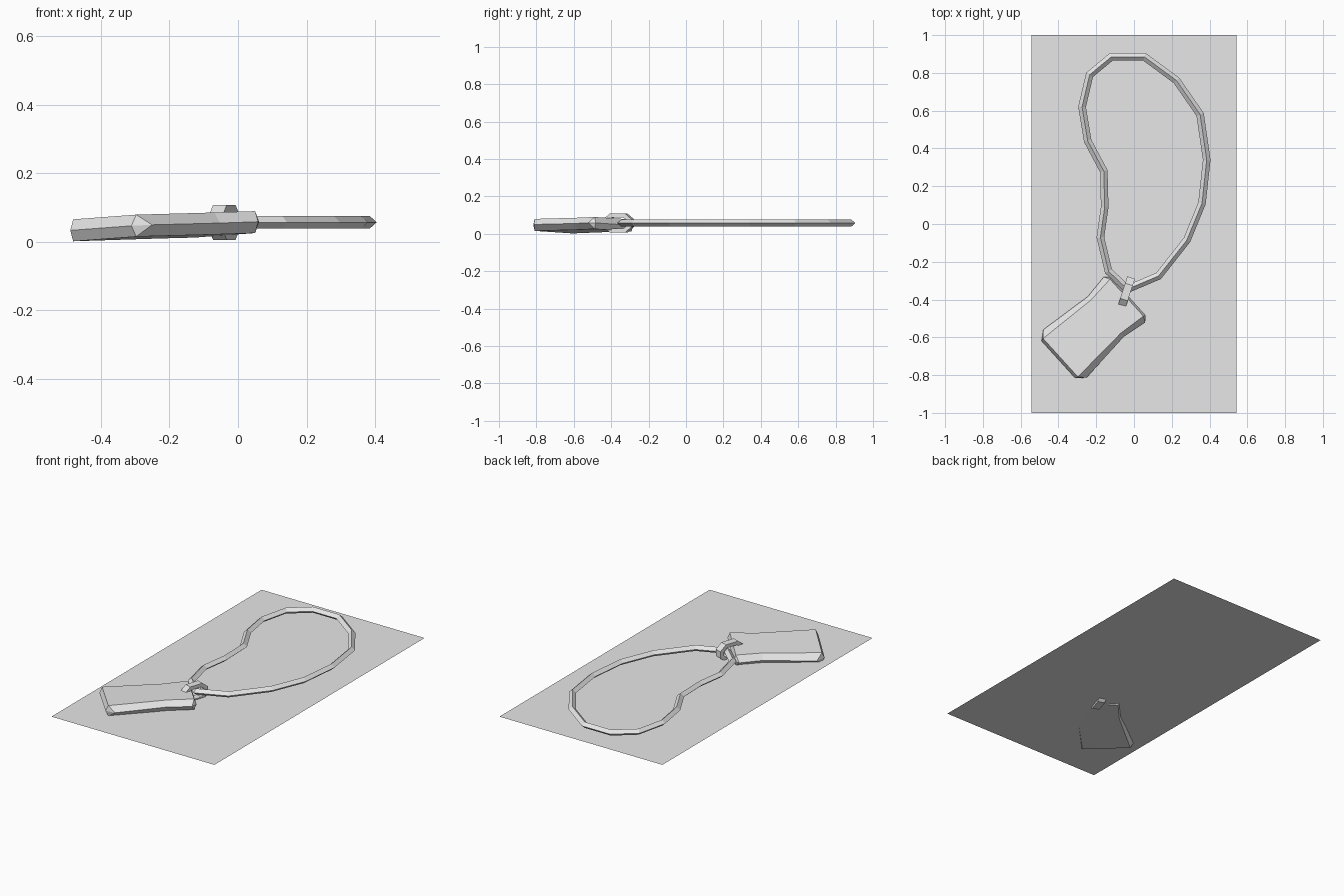
import bpy, bmesh, math
from mathutils import Vector

cube = bpy.data.objects.get("Cube")
if cube:
    bpy.data.objects.remove(cube)

grey = bpy.data.materials.new("plain_grey")
grey.use_nodes = True
colour = (0.8, 0.8, 0.8, 1)
grey.diffuse_color = colour
grey.node_tree.nodes["Principled BSDF"].inputs["Base Color"].default_value = colour


def finish(name, bm, closed=True):
    """Turn a bmesh into a flat shaded object."""
    if closed:
        bmesh.ops.recalc_face_normals(bm, faces=bm.faces)
    mesh = bpy.data.meshes.new(name)
    bm.to_mesh(mesh)
    bm.free()
    mesh.materials.append(grey)
    ob = bpy.data.objects.new(name, mesh)
    bpy.context.collection.objects.link(ob)
    return ob


def bridge_loops(bm, loops):
    """Join a closed series of equal vertex loops with quads."""
    n = len(loops[0])
    for i, a in enumerate(loops):
        b = loops[(i + 1) % len(loops)]
        for j in range(n):
            k = (j + 1) % n
            bm.faces.new((a[j], a[k], b[k], b[j]))


# Ground sheet
bm = bmesh.new()
bm.faces.new([bm.verts.new((0.543 * sx, sy, 0.02))
              for sx, sy in ((-1, -1), (1, -1), (1, 1), (-1, 1))])
finish("ground_sheet", bm, closed=False)

# Cord loop: a diamond section swept along a closed path
path = [Vector(p) for p in (
    (-0.035, -0.345), (0.13, -0.275), (0.28, -0.085), (0.36, 0.11), (0.385, 0.34),
    (0.35, 0.58), (0.225, 0.76), (0.055, 0.885), (-0.12, 0.885), (-0.235, 0.79),
    (-0.275, 0.62), (-0.245, 0.44), (-0.16, 0.28), (-0.155, 0.09), (-0.178, -0.07),
    (-0.135, -0.25))]
bm = bmesh.new()
loops = []
for i, p in enumerate(path):
    d1 = (p - path[i - 1]).normalized()
    d2 = (path[(i + 1) % len(path)] - p).normalized()
    t = (d1 + d2).normalized()
    out = Vector((t.y, -t.x)) * 0.02 / max(t.dot(d1), 0.6)
    loops.append([bm.verts.new((p.x + out.x * c, p.y + out.y * c, 0.057 + 0.018 * s))
                  for c, s in ((1, 0), (0, 1), (-1, 0), (0, -1))])
bridge_loops(bm, loops)
finish("cord_loop", bm)

# Connecting link: an upright flattened octagon
along = Vector((math.cos(math.radians(72)), math.sin(math.radians(72)), 0))
across = Vector((-along.y, along.x, 0))
centre = Vector((-0.04, -0.36, 0.057))
quarter = [(0.08, 0.02), (0.042, 0.051)]
inner = [(0.055, 0.012), (0.032, 0.03)]


def octagon(q):
    a, b = q
    return [a, b, (-b[0], b[1]), (-a[0], a[1]),
            (-a[0], -a[1]), (-b[0], -b[1]), (b[0], -b[1]), (a[0], -a[1])]


bm = bmesh.new()
loops = []
for o, n in zip(octagon(quarter), octagon(inner)):
    loops.append([bm.verts.new(centre + along * u + across * w + Vector((0, 0, h)))
                  for (u, h), w in ((o, 0.021), (o, -0.021), (n, -0.021), (n, 0.021))])
bridge_loops(bm, loops)
finish("connecting_link", bm)

# Tag: waisted slab with bevelled sides and diamond corners, slightly tilted
u_axis = Vector((0.74, 0.67)).normalized()
v_axis = Vector((-u_axis.y, u_axis.x))
tag_centre = Vector((-0.215, -0.55))
rim = [(-0.25, 0.133), (-0.203, 0.171), (0.09, 0.143), (0.222, 0.163), (0.25, 0.136)]
face = [(-0.235, 0.137), (0.09, 0.118), (0.238, 0.132)]


def tag_ring(bm, half, dz):
    ring = []
    for u, v in half + [(u, -v) for u, v in reversed(half)]:
        p = tag_centre + u_axis * u + v_axis * v
        z = 0.034 + 0.05 * (p.x + 0.47) - 0.022 * (p.y + 0.6) + dz
        ring.append(bm.verts.new((p.x, p.y, z)))
    return ring


bm = bmesh.new()
mid = tag_ring(bm, rim, 0)
for dz in (0.032, -0.032):
    cap = tag_ring(bm, face, dz)
    bm.faces.new(cap)
    owner = [cap[i] for i in (0, 0, 1, 2, 2, 3, 3, 4, 5, 5)]
    for i in range(10):
        j = (i + 1) % 10
        quad = [mid[i], mid[j], owner[j], owner[i]]
        bm.faces.new(quad[:3] if owner[i] is owner[j] else quad)
finish("tag", bm)
